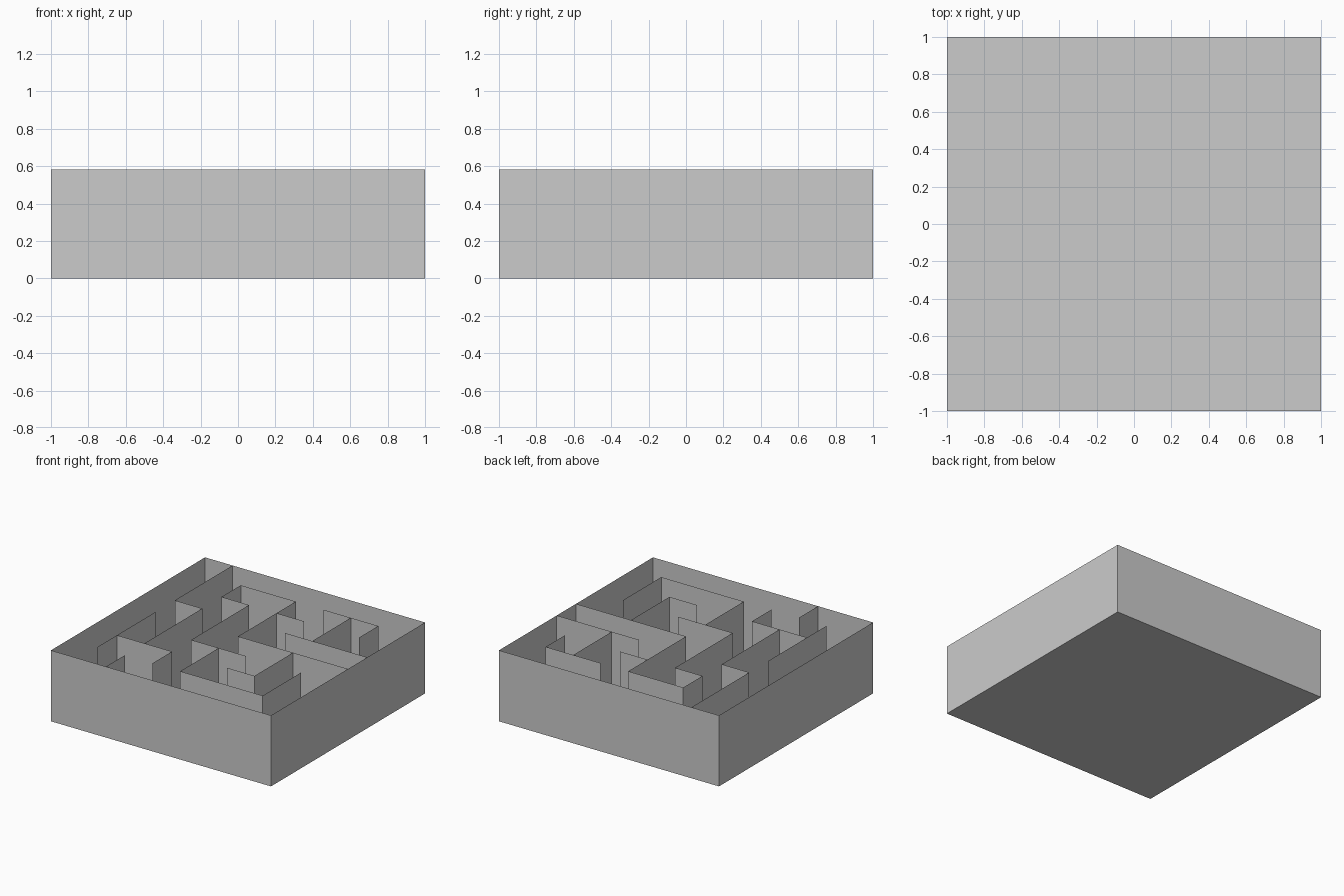
import bpy, bmesh

if "Cube" in bpy.data.objects:
    bpy.data.objects.remove(bpy.data.objects["Cube"])

N = 8                 # maze cells per side
CELL = 2.0 / N
HEIGHT = 0.583


def make_object(name, quads):
    """Build one mesh object from a list of four-corner panels."""
    bm = bmesh.new()
    for quad in quads:
        bm.faces.new([bm.verts.new(p) for p in quad])
    bmesh.ops.remove_doubles(bm, verts=bm.verts, dist=1e-5)
    mesh = bpy.data.meshes.new(name)
    bm.to_mesh(mesh)
    bm.free()
    obj = bpy.data.objects.new(name, mesh)
    bpy.context.collection.objects.link(obj)
    return obj


def panel(x0, y0, x1, y1):
    """Upright sheet between two grid points, full height."""
    a, b, c, d = (v * CELL - 1 for v in (x0, y0, x1, y1))
    return [(a, b, 0), (c, d, 0), (c, d, HEIGHT), (a, b, HEIGHT)]


# Floor
make_object("floor", [[(-1, -1, 0), (-1, 1, 0), (1, 1, 0), (1, -1, 0)]])

# Outer walls
corners = [(0, 0), (N, 0), (N, N), (0, N)]
make_object("outer_walls",
            [panel(*corners[i], *corners[(i + 1) % 4]) for i in range(4)])

# Inner walls running front to back: (grid x, start y, end y)
along_y = [(1, 1, 4), (1, 5, 8), (2, 0, 1), (2, 2, 5), (2, 6, 7),
           (3, 1, 2), (3, 3, 6), (4, 1, 3), (4, 4, 7),
           (6, 2, 4), (6, 5, 7), (7, 1, 3), (7, 6, 7)]
make_object("inner_walls_lengthwise",
            [panel(x, j, x, j + 1) for x, a, b in along_y for j in range(a, b)])

# Inner walls running left to right: (grid y, start x, end x)
along_x = [(1, 4, 7), (2, 1, 3), (2, 5, 6), (3, 3, 5), (4, 4, 8),
           (5, 1, 2), (5, 5, 8), (6, 2, 3), (6, 4, 5), (7, 2, 4), (7, 5, 7)]
make_object("inner_walls_crosswise",
            [panel(i, y, i + 1, y) for y, a, b in along_x for i in range(a, b)])
